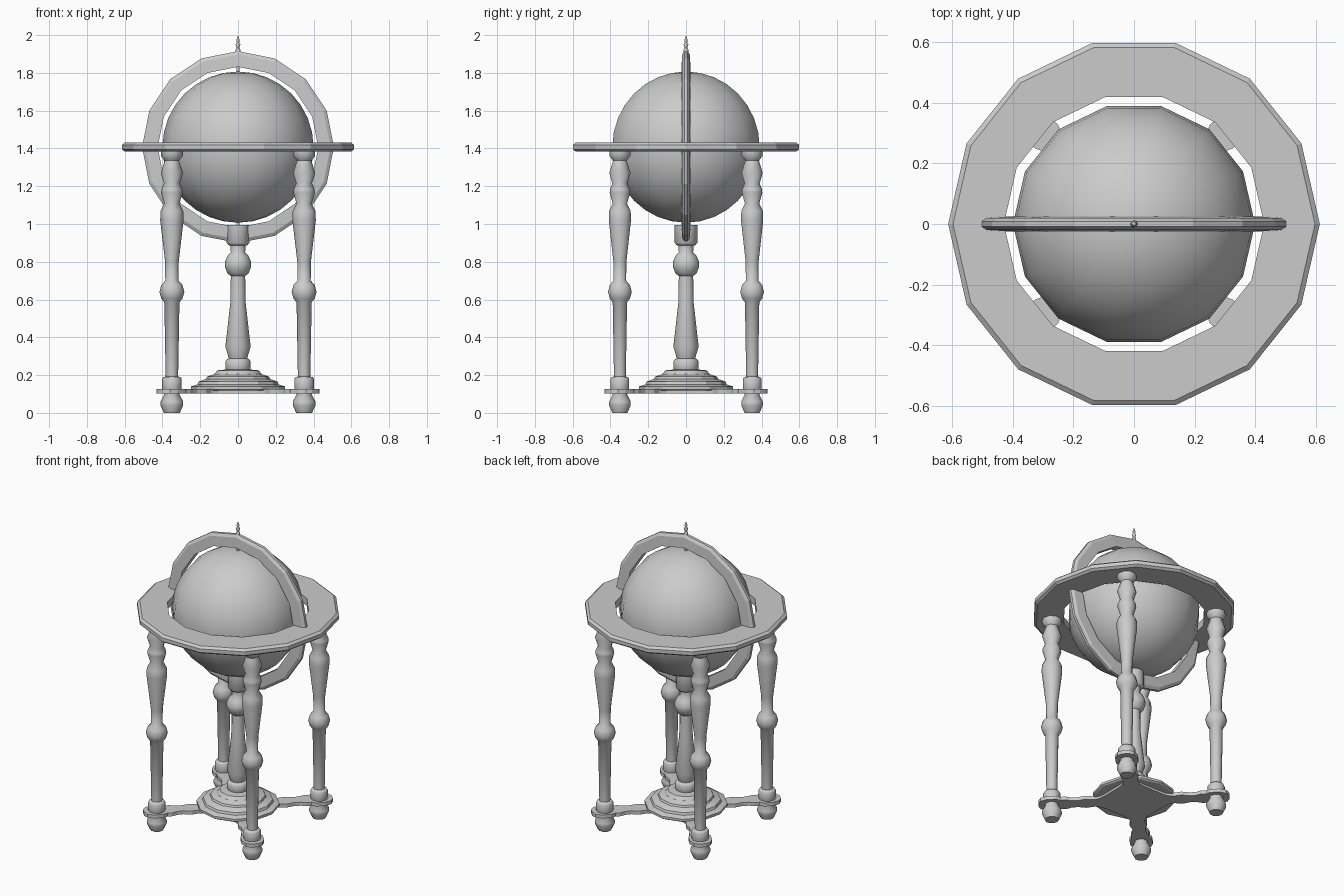
import bpy, bmesh
from math import sin, cos, pi, radians
from mathutils import Matrix

if "Cube" in bpy.data.objects:
    bpy.data.objects.remove(bpy.data.objects["Cube"])

CZ = 1.407  # height of the globe centre


def finish(name, bm, angle):
    bmesh.ops.remove_doubles(bm, verts=bm.verts, dist=1e-5)
    bmesh.ops.recalc_face_normals(bm, faces=bm.faces)
    me = bpy.data.meshes.new(name)
    bm.to_mesh(me)
    bm.free()
    ob = bpy.data.objects.new(name, me)
    bpy.context.collection.objects.link(ob)
    if angle:
        bpy.ops.object.select_all(action='DESELECT')
        ob.select_set(True)
        bpy.context.view_layer.objects.active = ob
        bpy.ops.object.shade_smooth_by_angle(angle=radians(angle))
    return ob


def lathe(name, profile, sides, angle=50, ring=False, matrix=None):
    """Turn (radius, z) points around z; ring closes the profile into a loop."""
    bm = bmesh.new()
    rows = [[bm.verts.new((r * cos(2 * pi * k / sides), r * sin(2 * pi * k / sides), z))
             for k in range(sides)] for r, z in profile]
    pairs = list(zip(rows, rows[1:]))
    if ring:
        pairs.append((rows[-1], rows[0]))
    for a, b in pairs:
        for k in range(sides):
            n = (k + 1) % sides
            bm.faces.new((a[k], a[n], b[n], b[k]))
    if not ring:
        for row, (r, z) in ((rows[0], profile[0]), (rows[-1], profile[-1])):
            if r > 0:
                bm.faces.new(row)
    if matrix:
        bm.transform(matrix)
    return finish(name, bm, angle)


# Globe
N = 16
lathe("globe", [(0.4 * sin(pi * i / N), CZ - 0.4 * cos(pi * i / N)) for i in range(N + 1)], 14)

# Horizontal ring with chamfered rim
lathe("horizon_ring", [(0.43, 1.383), (0.598, 1.383), (0.614, 1.395), (0.614, 1.419),
                       (0.598, 1.432), (0.43, 1.432)], 14, 0, True)

# Upright ring around the globe, thinning outwards
lathe("meridian_ring", [(0.425, -0.024), (0.49, -0.02), (0.508, -0.009), (0.508, 0.009),
                        (0.49, 0.02), (0.425, 0.024)], 16, 0, True,
      Matrix.Translation((0, 0, CZ)) @ Matrix.Rotation(pi / 2, 4, 'X'))

# Pivot pins and finial
lathe("top_pin", [(0.008, 1.79), (0.008, 1.85)], 8)
lathe("bottom_pin", [(0.008, 0.97), (0.008, 1.03)], 8)
lathe("finial", [(0.012, 1.90), (0.012, 1.925), (0.007, 1.932), (0.013, 1.95),
                 (0.006, 1.962), (0.009, 1.972), (0, 2.0)], 8)

# Four turned legs
leg = [(0.042, 0), (0.06, 0.04), (0.06, 0.06), (0.04, 0.098), (0.052, 0.125), (0.052, 0.18),
       (0.045, 0.19), (0.033, 0.192), (0.04, 0.585), (0.056, 0.605), (0.066, 0.64),
       (0.056, 0.678), (0.035, 0.7), (0.036, 0.8), (0.062, 1.02), (0.06, 1.07), (0.04, 1.108),
       (0.057, 1.165), (0.055, 1.185), (0.042, 1.215), (0.059, 1.27), (0.038, 1.335),
       (0.058, 1.36), (0.058, 1.385)]
for i, (sx, sy) in enumerate(((-1, -1), (1, -1), (1, 1), (-1, 1))):
    lathe(f"leg_{i + 1}", leg, 10, matrix=Matrix.Translation((0.35 * sx, 0.35 * sy, 0)))

# Stepped base disc and centre column
lathe("base_disc", [(0.24, 0.118), (0.25, 0.125), (0.25, 0.14), (0.215, 0.15), (0.21, 0.165),
                    (0.17, 0.18), (0.165, 0.192), (0.125, 0.205), (0.11, 0.225), (0.06, 0.23)],
      12, 25)
lathe("column", [(0.06, 0.22), (0.067, 0.235), (0.067, 0.272), (0.058, 0.285), (0.048, 0.288),
                 (0.067, 0.35), (0.041, 0.58), (0.038, 0.725), (0.056, 0.738), (0.07, 0.775),
                 (0.07, 0.797), (0.056, 0.83), (0.038, 0.85), (0.04, 0.885), (0.05, 0.888),
                 (0.06, 0.9), (0.06, 0.995)], 12)

# Cross stretcher: one wavy arm outline repeated four times
arm = [(0.17, 0.08), (0.2, 0.055), (0.24, 0.042), (0.29, 0.052), (0.34, 0.038), (0.38, 0.042),
       (0.41, 0.055), (0.44, 0.052), (0.465, 0.068), (0.52, 0.068), (0.56, 0.05), (0.575, 0.02)]
bm = bmesh.new()
outline = []
for q in range(4):
    a = pi / 4 + q * pi / 2
    for s, w in [(s, -w) for s, w in arm] + arm[::-1]:
        outline.append(bm.verts.new((s * cos(a) - w * sin(a), s * sin(a) + w * cos(a), 0.103)))
face = bm.faces.new(outline)
top = bmesh.ops.extrude_face_region(bm, geom=[face], use_keep_orig=True)
bmesh.ops.translate(bm, vec=(0, 0, 0.023),
                    verts=[v for v in top["geom"] if isinstance(v, bmesh.types.BMVert)])
finish("cross_stretcher", bm, 0)
